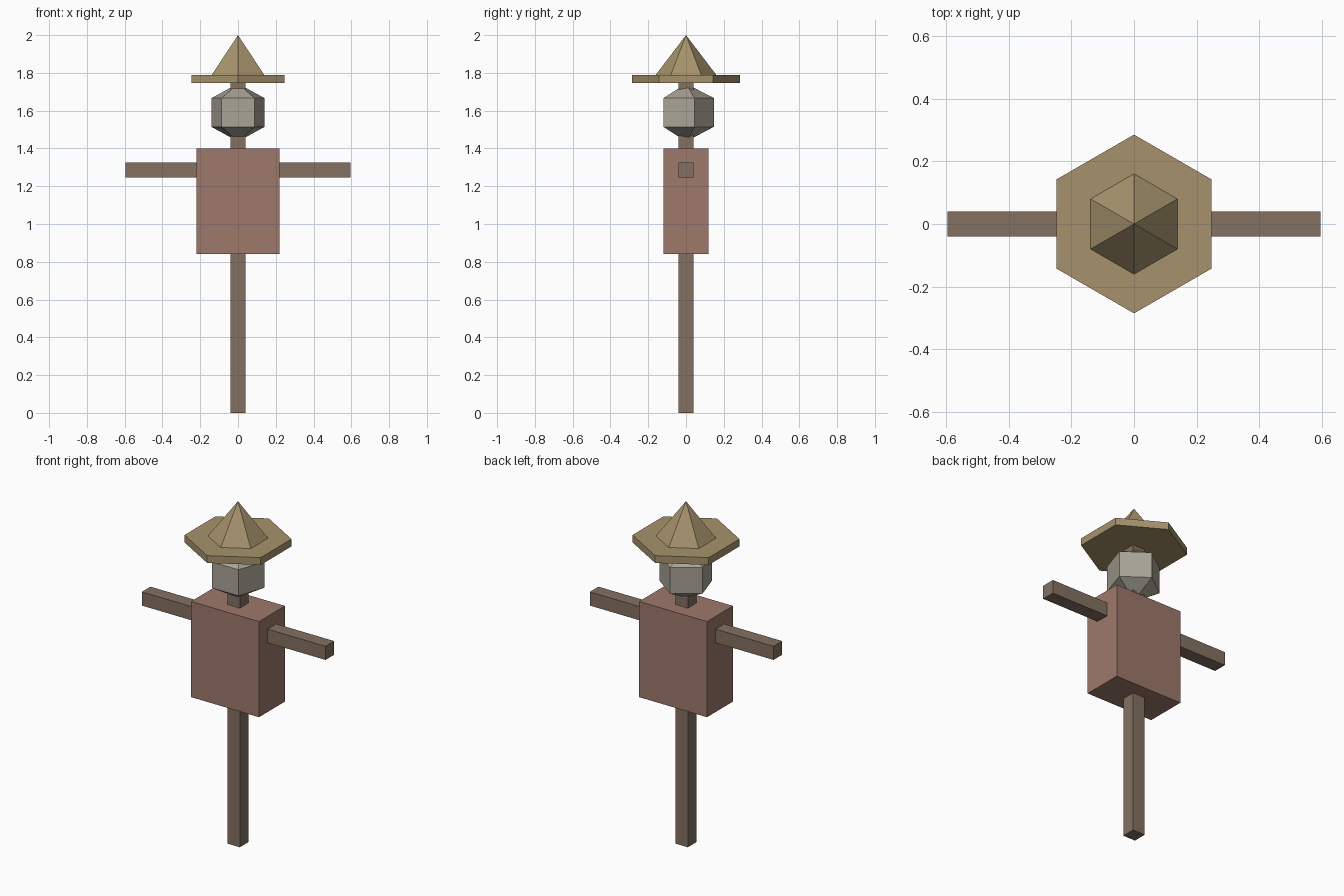
import bpy, bmesh
from math import sin, cos, pi

if "Cube" in bpy.data.objects:
    bpy.data.objects.remove(bpy.data.objects["Cube"])


def material(name, rgb):
    m = bpy.data.materials.new(name)
    m.diffuse_color = (*rgb, 1)
    m.use_nodes = True
    m.node_tree.nodes["Principled BSDF"].inputs["Base Color"].default_value = m.diffuse_color
    return m


def finish(name, bm, mat):
    bmesh.ops.recalc_face_normals(bm, faces=bm.faces)
    me = bpy.data.meshes.new(name)
    bm.to_mesh(me)
    bm.free()
    me.materials.append(mat)
    ob = bpy.data.objects.new(name, me)
    bpy.context.collection.objects.link(ob)
    return ob


def box(name, lo, hi, mat):
    bm = bmesh.new()
    bmesh.ops.create_cube(bm, size=1)
    for v in bm.verts:
        v.co = [(a + b) / 2 + c * (b - a) for a, b, c in zip(lo, hi, v.co)]
    return finish(name, bm, mat)


def lathe(name, profile, sides, mat):
    """Faceted solid from (radius, z) points, with one corner towards +y."""
    bm = bmesh.new()
    rings = []
    for r, z in profile:
        n = sides if r else 1
        rings.append([bm.verts.new((r * cos(pi / 2 + 2 * pi * i / n),
                                    r * sin(pi / 2 + 2 * pi * i / n), z))
                      for i in range(n)])
    for a, b in zip(rings, rings[1:]):
        for i in range(sides):
            j = (i + 1) % sides
            corners = [a[i % len(a)], a[j % len(a)], b[j % len(b)], b[i % len(b)]]
            bm.faces.new(list(dict.fromkeys(corners)))
    for ring in (rings[0], rings[-1]):
        if len(ring) > 1:
            bm.faces.new(ring)
    return finish(name, bm, mat)


wood = material("wood", (0.23, 0.165, 0.12))
cloth = material("cloth", (0.34, 0.19, 0.145))
sack = material("sack", (0.40, 0.37, 0.31))
straw = material("straw", (0.38, 0.29, 0.15))

# Wooden frame
box("pole", (-0.04, -0.04, 0), (0.04, 0.04, 1.747), wood)
box("arm_bar", (-0.595, -0.04, 1.245), (0.595, 0.04, 1.325), wood)

# Shirt
box("torso", (-0.22, -0.12, 0.84), (0.22, 0.12, 1.4), cloth)

# Five-sided stuffed head
lathe("head", [(0, 1.437), (0.147, 1.514), (0.147, 1.667), (0, 1.743)], 5, sack)

# Six-sided straw hat
lathe("hat_brim", [(0.285, 1.747), (0.285, 1.79)], 6, straw)
lathe("hat_crown", [(0.16, 1.785), (0.16, 1.79), (0, 2.0)], 6, straw)
